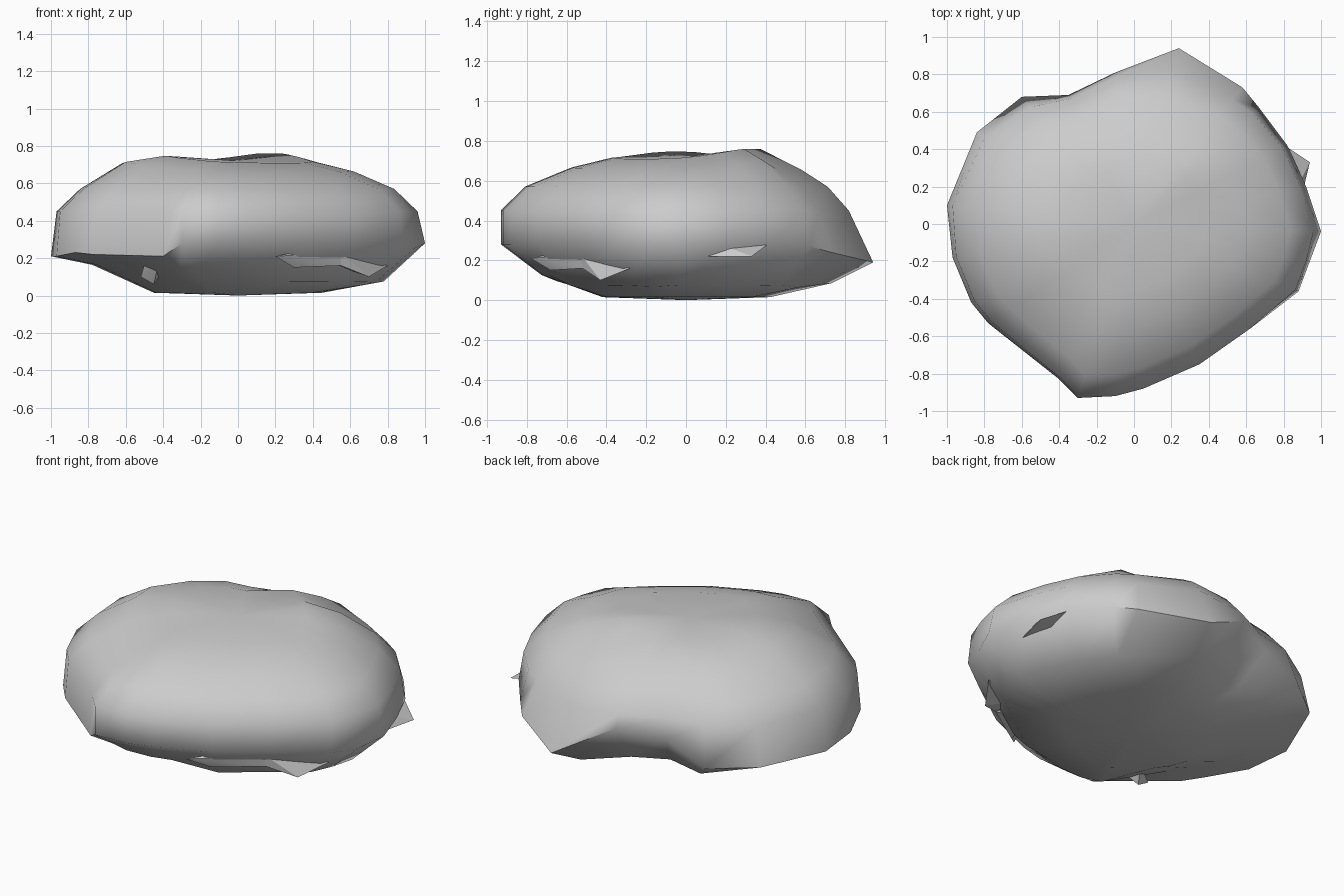
import bpy
import bmesh
from math import exp

default_cube = bpy.data.objects.get("Cube")
if default_cube:
    bpy.data.objects.remove(default_cube, do_unlink=True)

# Single stone colour
stone_grey = bpy.data.materials.new("stone_grey")
stone_grey.use_nodes = True
stone_grey.diffuse_color = (0.6, 0.6, 0.6, 1)
stone_grey.node_tree.nodes["Principled BSDF"].inputs["Base Color"].default_value = (0.6, 0.6, 0.6, 1)

# Rim outline, counterclockwise: x, y, rim height, inset of the wall above the rim
RIM = [
    (1, -.04, .28, .96), (.92, .2, .28, .97), (.82, .42, .28, .97),
    (.67, .62, .27, .95), (.58, .73, .24, .91), (.24, .94, .19, .87),
    (-.1, .81, .38, .97), (-.35, .69, .33, .97), (-.6, .68, .22, .92),
    (-.84, .49, .22, .95), (-1, .1, .21, .97), (-.97, -.18, .21, .98),
    (-.87, -.42, .23, .98), (-.78, -.53, .22, .98), (-.4, -.83, .21, .99),
    (-.3, -.93, .28, 1), (-.1, -.92, .28, 1), (.05, -.88, .28, 1),
    (.35, -.75, .28, 1), (.62, -.56, .28, 1), (.88, -.36, .27, .98),
    (.94, -.2, .25, .98),
]

# Raised lumps on the crown: x, y, height, spread
LUMPS = [(.22, .4, .06, .24), (-.4, -.15, .02, .3), (-.62, -.05, .04, .22)]


def crown(x, y, z):
    """Lift a crown point by the nearby lumps."""
    return z + sum(h * exp(-((x - a) ** 2 + (y - b) ** 2) / (2 * s * s))
                   for a, b, h, s in LUMPS)


def finish(bm, name, angle):
    """Turn a bmesh into a shaded stone object."""
    bmesh.ops.recalc_face_normals(bm, faces=bm.faces)
    mesh = bpy.data.meshes.new(name)
    bm.to_mesh(mesh)
    bm.free()
    mesh.materials.append(stone_grey)
    obj = bpy.data.objects.new(name, mesh)
    bpy.context.collection.objects.link(obj)
    bpy.ops.object.select_all(action='DESELECT')
    obj.select_set(True)
    bpy.context.view_layer.objects.active = obj
    bpy.ops.object.shade_smooth_by_angle(angle=angle)


# Main boulder: stacked rings from the underside to the crown
bm = bmesh.new()
rings = [[] for _ in range(7)]
for x, y, rim, inset in RIM:
    belly = min(rim, .3) * (.27 if x > .3 else .45) + (.07 if x < -.75 else 0)
    slope = .61 if y > .7 else .66
    profile = [
        (.45, .015),
        (.78, belly),
        (1, rim),
        (inset, .45),
        (inset * .87, .57),
        (.62, crown(x * .62, y * .62, slope)),
        (.4, crown(x * .4, y * .4, .705)),
    ]
    for ring, (scale, z) in zip(rings, profile):
        ring.append(bm.verts.new((x * scale, y * scale, z)))

count = len(RIM)
for low, high in zip(rings, rings[1:]):
    for i in range(count):
        j = (i + 1) % count
        bm.faces.new((low[i], low[j], high[j], high[i]))

# Close the underside and the crown
for ring, z in ((rings[0], 0), (rings[-1], .72)):
    centre = bm.verts.new((0, 0, z))
    for i in range(count):
        bm.faces.new((ring[i], ring[(i + 1) % count], centre))
finish(bm, "boulder", 1.1)


def shard(name, points):
    """Build an angular chip from its corner points."""
    chip = bmesh.new()
    for p in points:
        chip.verts.new(p)
    result = bmesh.ops.convex_hull(chip, input=chip.verts)
    loose = [v for v in result["geom_interior"] if isinstance(v, bmesh.types.BMVert)]
    bmesh.ops.delete(chip, geom=loose, context='VERTS')
    finish(chip, name, .4)


# Broken ledge tucked under the front left rim
shard("ledge_outer", [(.2, -.78, .21), (.3, -.68, .15), (.55, -.52, .16),
                      (.55, -.53, .23), (.3, -.69, .23), (.35, -.5, .18)])
shard("ledge_inner", [(.55, -.52, .16), (.7, -.43, .1), (.8, -.28, .16),
                      (.65, -.43, .2), (.55, -.53, .23), (.5, -.33, .17)])

# Pointed spur on the left side
shard("side_spur", [(.88, .08, .22), (.86, .17, .28), (.82, .41, .28),
                    (.94, .33, .22), (.75, .25, .24)])

# Small chip under the front right rim
shard("front_chip", [(-.52, -.5, .1), (-.5, -.55, .17), (-.43, -.58, .15),
                     (-.45, -.5, .06), (-.4, -.42, .14)])
